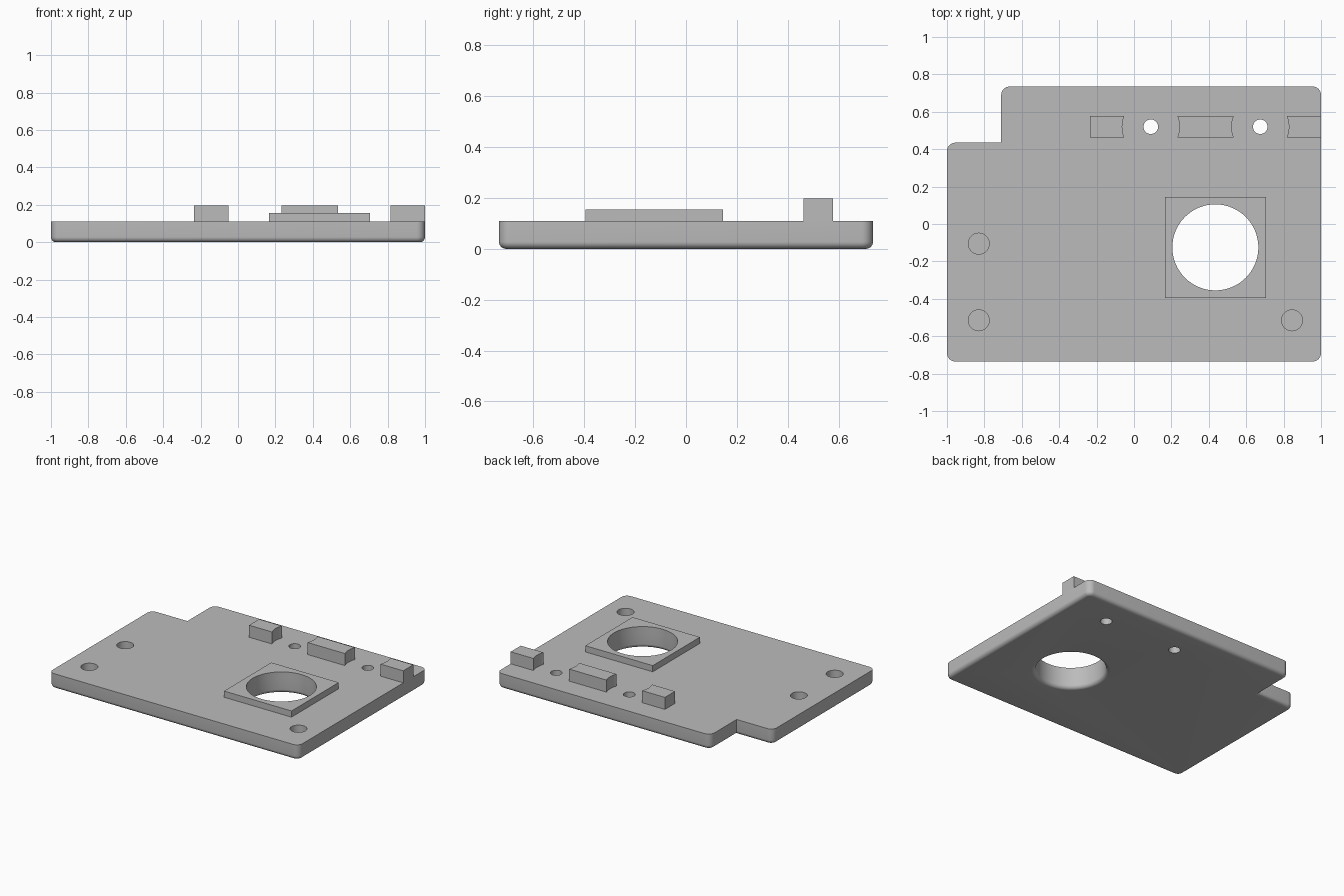
import bpy, bmesh, math
from mathutils import Vector

cube = bpy.data.objects.get("Cube")
if cube:
    bpy.data.objects.remove(cube, do_unlink=True)

TOP = 0.11       # upper face of the plate
FILLET = 0.028   # rounding of the underside edges

grey = bpy.data.materials.new("matte grey")
grey.use_nodes = True
grey.diffuse_color = (0.5, 0.5, 0.5, 1)
grey.node_tree.nodes["Principled BSDF"].inputs["Base Color"].default_value = (0.5, 0.5, 0.5, 1)


def to_object(bm, name):
    bmesh.ops.recalc_face_normals(bm, faces=bm.faces)
    mesh = bpy.data.meshes.new(name)
    bm.to_mesh(mesh)
    bm.free()
    mesh.materials.append(grey)
    obj = bpy.data.objects.new(name, mesh)
    bpy.context.collection.objects.link(obj)
    return obj


def prism(name, outline, z0, z1, round_edges=None):
    bm = bmesh.new()
    base = bm.faces.new([bm.verts.new((x, y, z0)) for x, y in outline])
    top = bmesh.ops.extrude_face_region(bm, geom=[base], use_keep_orig=True)["geom"]
    bmesh.ops.translate(bm, vec=(0, 0, z1 - z0),
                        verts=[v for v in top if isinstance(v, bmesh.types.BMVert)])
    bmesh.ops.recalc_face_normals(bm, faces=bm.faces)
    if round_edges:
        round_edges(bm)
    return to_object(bm, name)


def lathe(name, center, profile, steps=64):
    """Closed solid of revolution from (radius, z) rings."""
    bm = bmesh.new()
    rings = [[bm.verts.new((center[0] + r * math.cos(math.tau * i / steps),
                            center[1] + r * math.sin(math.tau * i / steps), z))
              for i in range(steps)] for r, z in profile]
    for low, high in zip(rings, rings[1:]):
        for i in range(steps):
            j = (i + 1) % steps
            bm.faces.new((low[i], low[j], high[j], high[i]))
    bm.faces.new(rings[0])
    bm.faces.new(rings[-1])
    return to_object(bm, name)


def activate(obj):
    bpy.ops.object.select_all(action='DESELECT')
    obj.select_set(True)
    bpy.context.view_layer.objects.active = obj


def cut(obj, cutters):
    activate(obj)
    for cutter in cutters:
        mod = obj.modifiers.new("cut", 'BOOLEAN')
        mod.operation, mod.solver, mod.object = 'DIFFERENCE', 'EXACT', cutter
        bpy.ops.object.modifier_apply(modifier=mod.name)
        bpy.data.objects.remove(cutter, do_unlink=True)


def smooth(obj):
    activate(obj)
    bpy.ops.object.shade_smooth_by_angle(angle=math.radians(32))


def round_plate(bm):
    # Round the outer upright corners, leaving the inner notch corner sharp
    uprights = [e for e in bm.edges
                if abs(e.verts[0].co.z - e.verts[1].co.z) > 0.05
                and (e.verts[0].co.xy - Vector(NOTCH)).length > 0.01]
    bmesh.ops.bevel(bm, geom=uprights, offset=0.045, segments=8, profile=0.5,
                    affect='EDGES', clamp_overlap=True)
    # Round the lower rim
    rim = [e for e in bm.edges if all(v.co.z < 0.001 for v in e.verts)]
    bmesh.ops.bevel(bm, geom=rim, offset=FILLET, segments=6, profile=0.5,
                    affect='EDGES', clamp_overlap=True)


# Base plate with a notched corner
NOTCH = (-0.71, 0.435)
plate = prism("base_plate",
              [(-1, -0.735), (1, -0.735), (1, 0.735), (-0.71, 0.735), NOTCH, (-1, 0.435)],
              0, TOP, round_plate)

# Raised square pad around the large opening
cx, cy, half, bore = 0.435, -0.125, 0.27, 0.23
pad = prism("raised_pad", [(cx - half, cy - half), (cx + half, cy - half),
                           (cx + half, cy + half), (cx - half, cy + half)], TOP, 0.155)
cut(pad, [lathe("pad_cutter", (cx, cy), [(bore, 0), (bore, 0.3)])])

# Large opening, flared at the underside
flare = [(bore + FILLET * (1 - math.sin(a)), FILLET * (1 - math.cos(a)))
         for a in (math.pi / 2 * i / 8 for i in range(9))]
cutters = [lathe("bore_cutter", (cx, cy), [(bore + FILLET, -0.05)] + flare + [(bore, 0.3)])]

# Screw holes go through, peg sockets stop short of the underside
SCREWS = [(0.09, 0.52), (0.675, 0.52)]
for spot in SCREWS:
    cutters.append(lathe("screw_cutter", spot, [(0.039, -0.1), (0.039, 0.3)], 32))
for spot in [(-0.83, -0.105), (-0.83, -0.515), (0.845, -0.515)]:
    cutters.append(lathe("socket_cutter", spot, [(0.056, 0.035), (0.056, 0.3)], 32))
cut(plate, cutters)

# Row of blocks, hollowed at the ends beside the screw holes
blocks = []
for name, x0, x1 in [("right_block", -0.235, 0), ("middle_block", 0.18, 0.58),
                     ("left_block", 0.76, 1)]:
    block = prism(name, [(x0, 0.462), (x1, 0.462), (x1, 0.577), (x0, 0.577)], TOP, 0.197)
    cut(block, [lathe("block_cutter", spot, [(0.153, 0), (0.153, 0.3)]) for spot in SCREWS])
    blocks.append(block)

for part in [plate, pad] + blocks:
    smooth(part)
